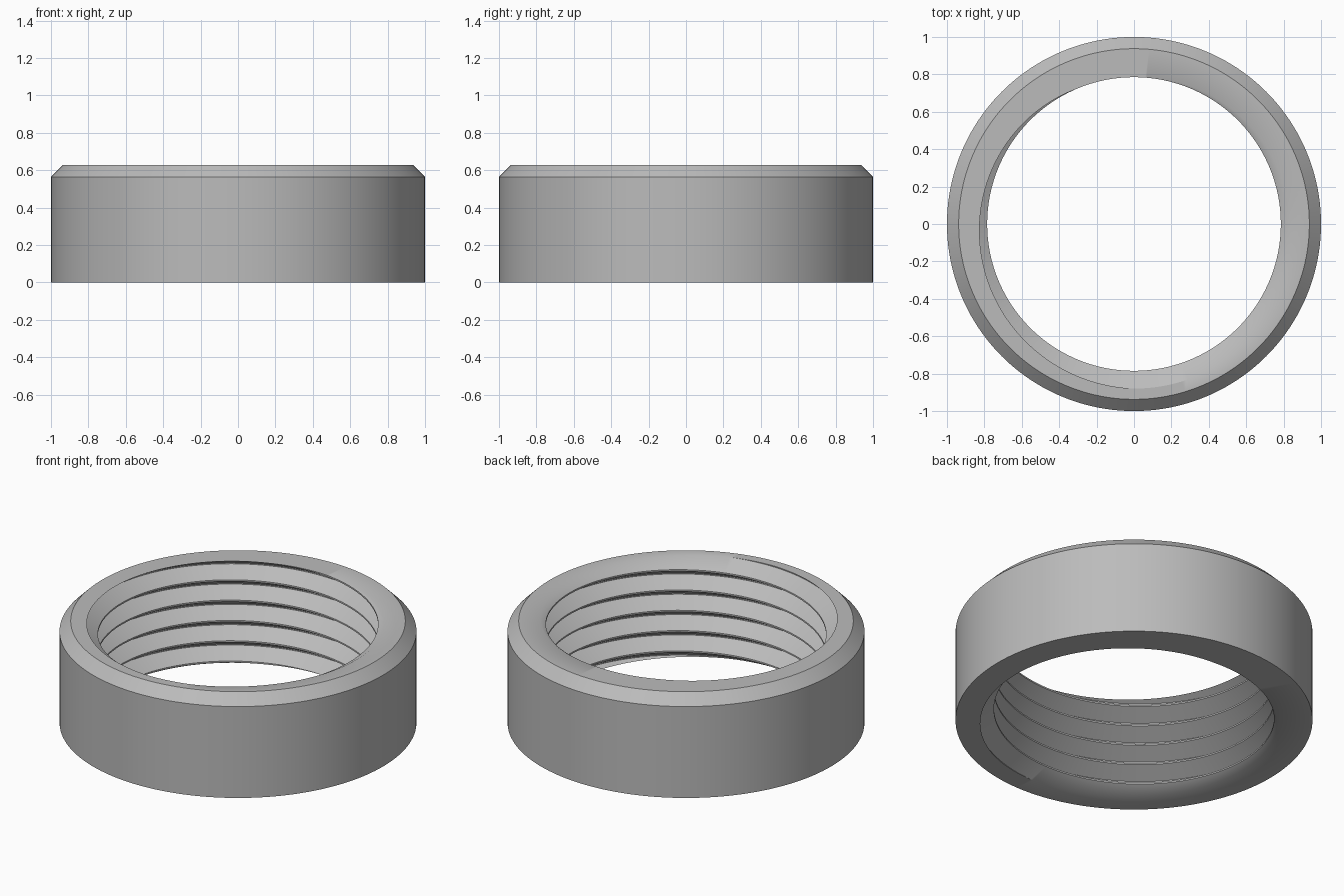
import bpy, bmesh, math

cube = bpy.data.objects.get("Cube")
if cube:
    bpy.data.objects.remove(cube, do_unlink=True)

HEIGHT, RIM_Z = 0.628, 0.565          # ring height, start of the chamfer
OUTER, RIM = 1.0, 0.9375              # outer radius, top rim radius
CREST, ROOT = 0.785, 0.88             # thread radii
PITCH = HEIGHT / 5
FLANK = (ROOT - CREST) * math.tan(math.radians(30))
FLAT = (PITCH - 2 * FLANK) * 0.6      # crest flat
STEPS = 180                           # segments per turn

metal = bpy.data.materials.new("grey_metal")
metal.use_nodes = True
grey = (0.5, 0.5, 0.5, 1)
metal.diffuse_color = grey
metal.node_tree.nodes["Principled BSDF"].inputs["Base Color"].default_value = grey

bm = bmesh.new()

# Helical thread: one pitch of the profile swept upwards, welded turn to turn
profile = [(CREST, 0), (CREST, FLAT), (ROOT, FLAT + FLANK), (ROOT, PITCH - FLANK), (CREST, PITCH)]
phase = math.radians(113)
previous = None
for i in range(-2 * STEPS, 7 * STEPS + 1):
    angle = math.tau * (i % STEPS) / STEPS + phase
    lift = PITCH * i / STEPS
    column = [bm.verts.new((r * math.cos(angle), r * math.sin(angle), z + lift)) for r, z in profile]
    if previous:
        for k in range(len(profile) - 1):
            bm.faces.new((previous[k], previous[k + 1], column[k + 1], column[k]))
    previous = column
bmesh.ops.remove_doubles(bm, verts=bm.verts[:], dist=1e-5)

# Trim the thread flat at the top and bottom
for z, direction in ((0, -1), (HEIGHT, 1)):
    bmesh.ops.bisect_plane(bm, geom=bm.verts[:] + bm.edges[:] + bm.faces[:], dist=1e-6,
                           plane_co=(0, 0, z), plane_no=(0, 0, direction), clear_outer=True)
bmesh.ops.remove_doubles(bm, verts=bm.verts[:], dist=1e-5)


def extend(edges, radius, z):
    """Extrude an open loop to a circle and return the new loop."""
    geom = bmesh.ops.extrude_edge_only(bm, edges=edges)["geom"]
    for v in geom:
        if isinstance(v, bmesh.types.BMVert):
            scale = radius / math.hypot(v.co.x, v.co.y)
            v.co = (v.co.x * scale, v.co.y * scale, z)
    return [e for e in geom if isinstance(e, bmesh.types.BMEdge) and e.is_boundary]


# Top face, chamfer, bottom face and outer wall
open_edges = [e for e in bm.edges if e.is_boundary]
top = [e for e in open_edges if min(v.co.z for v in e.verts) > HEIGHT - 1e-4]
bottom = [e for e in open_edges if max(v.co.z for v in e.verts) < 1e-4]
shoulder = extend(extend(top, RIM, HEIGHT), OUTER, RIM_Z)
foot = extend(bottom, OUTER, 0)
bmesh.ops.bridge_loops(bm, edges=shoulder + foot)
bmesh.ops.recalc_face_normals(bm, faces=bm.faces[:])

mesh = bpy.data.meshes.new("threaded_ring")
bm.to_mesh(mesh)
bm.free()
mesh.materials.append(metal)
ring = bpy.data.objects.new("threaded_ring", mesh)
bpy.context.collection.objects.link(ring)

bpy.ops.object.select_all(action='DESELECT')
ring.select_set(True)
bpy.context.view_layer.objects.active = ring
bpy.ops.object.shade_smooth_by_angle(angle=math.radians(35))
